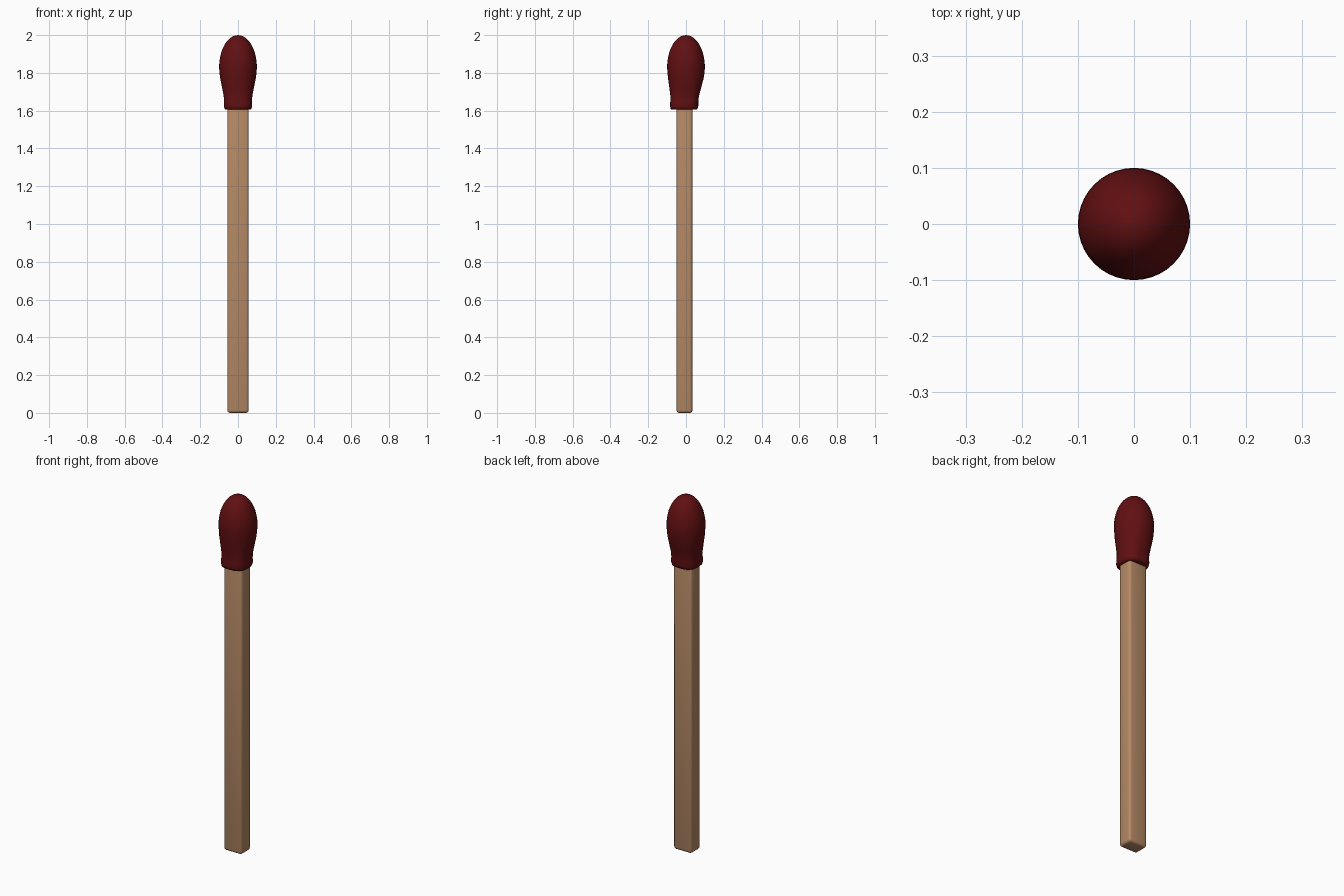
import bpy, bmesh, math

old = bpy.data.objects.get("Cube")
if old:
    bpy.data.objects.remove(old, do_unlink=True)


def material(name, color):
    m = bpy.data.materials.new(name)
    m.use_nodes = True
    m.diffuse_color = color
    m.node_tree.nodes["Principled BSDF"].inputs["Base Color"].default_value = color
    return m


def add_object(name, bm, mat, angle):
    mesh = bpy.data.meshes.new(name)
    bmesh.ops.recalc_face_normals(bm, faces=bm.faces[:])
    bm.to_mesh(mesh)
    bm.free()
    ob = bpy.data.objects.new(name, mesh)
    mesh.materials.append(mat)
    bpy.context.collection.objects.link(ob)
    bpy.ops.object.select_all(action="DESELECT")
    ob.select_set(True)
    bpy.context.view_layer.objects.active = ob
    bpy.ops.object.shade_smooth_by_angle(angle=math.radians(angle))
    return ob


wood = material("pale wood", (0.46, 0.25, 0.13, 1))
red = material("dark red", (0.12, 0.005, 0.006, 1))

# Wooden stick: a rectangular bar with softened edges
bm = bmesh.new()
bmesh.ops.create_cube(bm, size=1)
for v in bm.verts:
    v.co.x *= 0.113
    v.co.y = v.co.y * 0.084 - 0.008
    v.co.z = (v.co.z + 0.5) * 1.7
bmesh.ops.bevel(bm, geom=bm.edges[:], offset=0.014, segments=3,
                profile=0.5, affect="EDGES")
add_object("stick", bm, wood, 50)

# Match head: rings from a squarish collar up to a round bulb
# each row: height, radius, squareness (2 is a circle), y shift
rows = [(1.605, 0.064, 2.8, -0.010), (1.609, 0.071, 2.8, -0.010),
        (1.625, 0.075, 2.8, -0.010), (1.65, 0.074, 2.7, -0.009),
        (1.68, 0.076, 2.5, -0.007), (1.72, 0.084, 2.3, -0.004),
        (1.77, 0.094, 2.1, -0.001), (1.80, 0.098, 2, 0)]
BULB_Z, BULB_R, BULB_H = 1.83, 0.1, 0.17
for i in range(10):
    a = math.radians(9 * i)
    rows.append((BULB_Z + BULB_H * math.sin(a), BULB_R * math.cos(a), 2, 0))

SIDES = 40
bm = bmesh.new()
rings = []
for z, r, power, shift in rows:
    ring = []
    for i in range(SIDES):
        a = math.tau * i / SIDES
        c, s = math.cos(a), math.sin(a)
        d = r / (abs(c) ** power + abs(s) ** power) ** (1 / power)
        ring.append(bm.verts.new((d * c, d * s + shift, z)))
    rings.append(ring)
for low, high in zip(rings, rings[1:]):
    for i in range(SIDES):
        j = (i + 1) % SIDES
        bm.faces.new((low[i], low[j], high[j], high[i]))
tip = bm.verts.new((0, 0, BULB_Z + BULB_H))
for i in range(SIDES):
    bm.faces.new((rings[-1][i], rings[-1][(i + 1) % SIDES], tip))
bm.faces.new(rings[0][::-1])
add_object("match_head", bm, red, 60)
